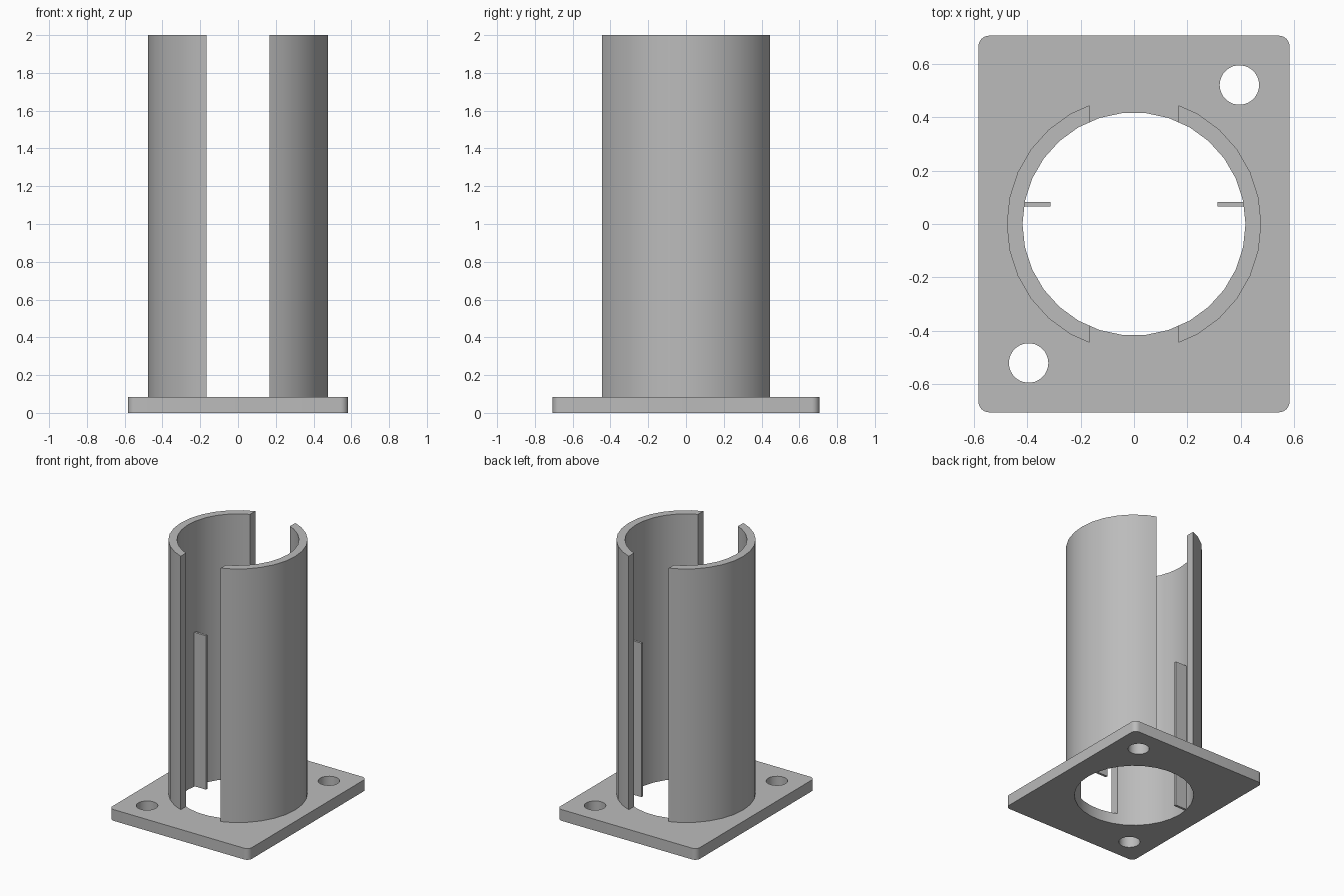
import bpy
import bmesh
from math import cos, sin, radians
from mathutils import Vector

if "Cube" in bpy.data.objects:
    bpy.data.objects.remove(bpy.data.objects["Cube"], do_unlink=True)

HALF_X, HALF_Y, CORNER = 0.583, 0.706, 0.04
PLATE_TOP, HEIGHT = 0.085, 2.0
R_IN, R_OUT, SEGMENTS = 0.418, 0.477, 30
SLOT = 0.167

grey = bpy.data.materials.new("plain grey")
grey.use_nodes = True
colour = (0.5, 0.5, 0.5, 1)
grey.diffuse_color = colour
grey.node_tree.nodes["Principled BSDF"].inputs["Base Color"].default_value = colour


def circle(r, n, cx=0, cy=0):
    return [(cx + r * cos(radians(360 * i / n)), cy + r * sin(radians(360 * i / n)))
            for i in range(n)]


def extrude_loops(name, loops, z0, z1):
    """Fill an outline with optional holes and extrude it upwards."""
    bm = bmesh.new()
    for loop in loops:
        vs = [bm.verts.new((x, y, z0)) for x, y in loop]
        for a, b in zip(vs, vs[1:] + vs[:1]):
            bm.edges.new((a, b))
    bmesh.ops.triangle_fill(bm, edges=bm.edges[:], use_beauty=True)
    ext = bmesh.ops.extrude_face_region(bm, geom=bm.faces[:], use_keep_orig=True)
    top = [g for g in ext["geom"] if isinstance(g, bmesh.types.BMVert)]
    bmesh.ops.translate(bm, verts=top, vec=(0, 0, z1 - z0))
    bmesh.ops.recalc_face_normals(bm, faces=bm.faces[:])
    mesh = bpy.data.meshes.new(name)
    bm.to_mesh(mesh)
    bm.free()
    mesh.materials.append(grey)
    obj = bpy.data.objects.new(name, mesh)
    bpy.context.collection.objects.link(obj)
    bpy.ops.object.select_all(action="DESELECT")
    obj.select_set(True)
    bpy.context.view_layer.objects.active = obj
    bpy.ops.object.shade_smooth_by_angle(angle=radians(30))
    return obj


# Rounded base plate with the bore and two diagonal screw holes
outline = []
for k, (sx, sy) in enumerate([(1, 1), (-1, 1), (-1, -1), (1, -1)]):
    for i in range(7):
        a = radians(90 * k + 15 * i)
        outline.append((sx * (HALF_X - CORNER) + CORNER * cos(a),
                        sy * (HALF_Y - CORNER) + CORNER * sin(a)))
extrude_loops("base_plate",
              [outline, circle(R_IN, SEGMENTS)]
              + [circle(0.074, SEGMENTS, s * 0.395, s * 0.521) for s in (1, -1)],
              0, PLATE_TOP)


def arc(r):
    """Faceted arc on the +x side, trimmed straight at the slot."""
    a, b = (Vector((r * cos(radians(t)), r * sin(radians(t)))) for t in (60, 72))
    end = a.lerp(b, (a.x - SLOT) / (a.x - b.x))
    mid = [(r * cos(radians(t)), r * sin(radians(t))) for t in range(-60, 61, 12)]
    return [(end.x, -end.y)] + mid + [(end.x, end.y)]


# Two curved walls and the thin guide fin inside each
wall = arc(R_OUT) + arc(R_IN)[::-1]
fin = [(0.313, 0.065), (0.413, 0.065), (0.413, 0.083), (0.313, 0.083)]
for side, s in (("left", 1), ("right", -1)):
    extrude_loops(side + "_wall", [[(s * x, y) for x, y in wall]], PLATE_TOP, HEIGHT)
    extrude_loops(side + "_fin", [[(s * x, y) for x, y in fin]], 0.003, 1.165)
